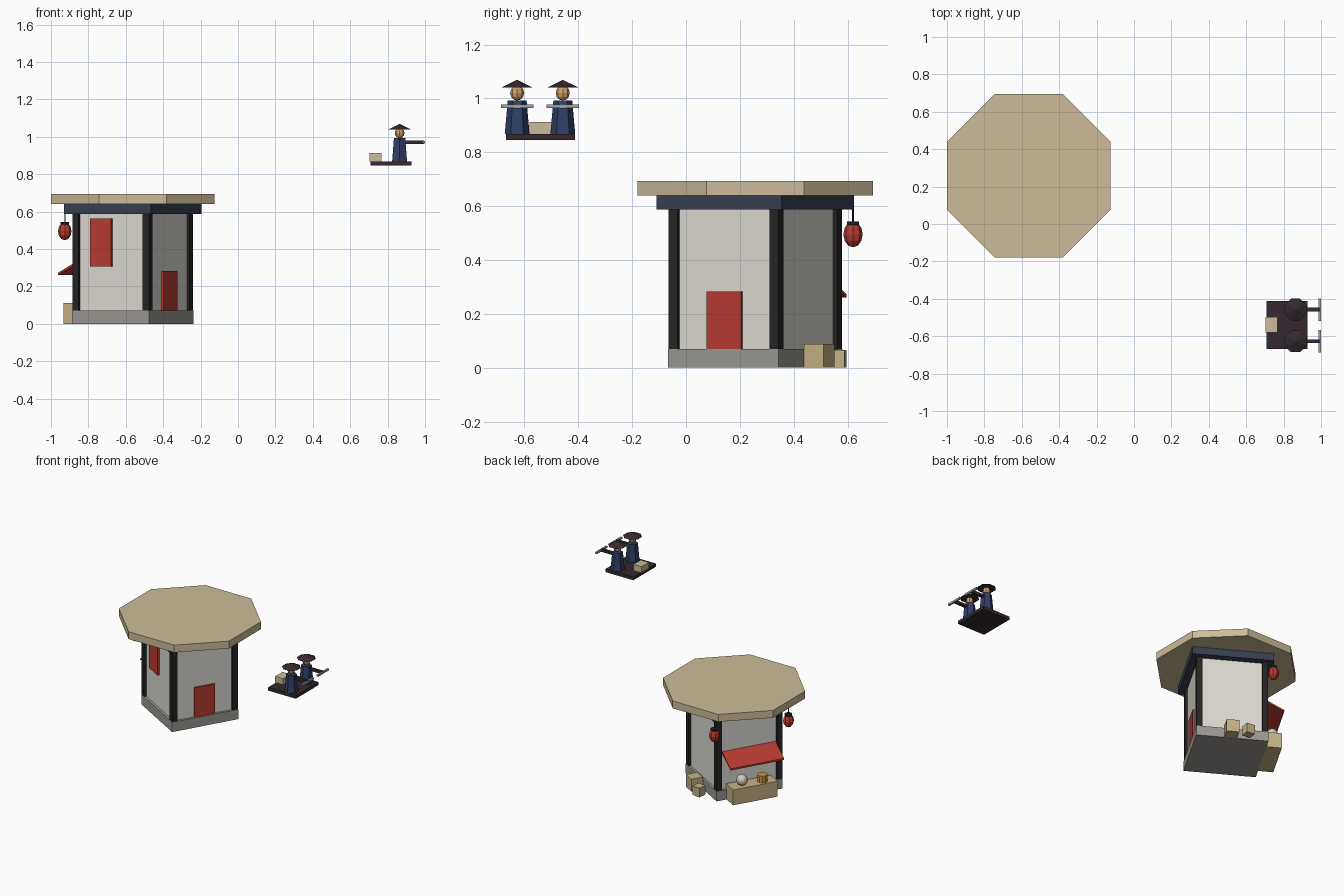
import bpy, math
from mathutils import Vector

if "Cube" in bpy.data.objects:
    bpy.data.objects.remove(bpy.data.objects["Cube"])

CX, CY = -0.563, 0.257          # hut centre; its faces point to 60, 150, 240 and 330 degrees


def mat(name, r, g, b):
    m = bpy.data.materials.new(name)
    m.diffuse_color = (r, g, b, 1)
    m.use_nodes = True
    m.node_tree.nodes["Principled BSDF"].inputs["Base Color"].default_value = m.diffuse_color
    return m


STRAW = mat("straw", .60, .50, .32)
NAVY = mat("navy", .04, .05, .08)
BLACK = mat("dark_wood", .02, .017, .018)
PLASTER = mat("plaster", .74, .71, .66)
STONE = mat("stone", .33, .32, .29)
RED = mat("red", .48, .045, .03)
CRATE = mat("crate_wood", .56, .45, .24)
GOLD = mat("gold", .55, .33, .06)
CLAY = mat("pale_clay", .65, .60, .52)
CLOTH = mat("blue_cloth", .03, .05, .13)
SKIN = mat("skin", .65, .35, .15)
DARK = mat("dark_deck", .035, .022, .028)
STEEL = mat("steel", .35, .37, .39)


def finish(name, m):
    o = bpy.context.object
    o.name = name
    o.data.materials.append(m)
    return o


def box(name, m, x, y, z0, z1, sx, sy, deg=0):
    bpy.ops.mesh.primitive_cube_add(size=1, location=(x, y, (z0 + z1) / 2),
                                    rotation=(0, 0, math.radians(deg)))
    bpy.context.object.scale = (sx, sy, z1 - z0)
    return finish(name, m)


def cone(name, m, x, y, z0, z1, r0, r1, n, deg=0):
    bpy.ops.mesh.primitive_cone_add(vertices=n, radius1=r0, radius2=r1, depth=z1 - z0,
                                    location=(x, y, (z0 + z1) / 2),
                                    rotation=(0, 0, math.radians(deg)))
    return finish(name, m)


def ball(name, m, x, y, z, r, rz, seg=8, rings=6):
    bpy.ops.mesh.primitive_uv_sphere_add(segments=seg, ring_count=rings, radius=1, location=(x, y, z))
    bpy.context.object.scale = (r, r, rz)
    return finish(name, m)


def on_face(az, u, v):
    """Point u out from the hut centre along a face normal, v sideways (anticlockwise)."""
    a = math.radians(az)
    return (CX + u * math.cos(a) - v * math.sin(a), CY + u * math.sin(a) + v * math.cos(a))


# Hut body
box("stone_base", STONE, CX, CY, 0, .07, .475, .475, 60)
box("walls", PLASTER, CX, CY, .07, .59, .44, .44, 60)
box("eave_beam", NAVY, CX, CY, .588, .642, .538, .538, 60)
cone("roof", STRAW, CX + .0005, CY + .0005, .64, .693, .4735, .4735, 8, 22.5)
for i in range(4):
    x, y = on_face(60 + 90 * i, .2165, .2165)
    box(f"corner_post_{i}", BLACK, x, y, .07, .59, .039, .039, 60)

# Door and window shutter
box("door", RED, *on_face(330, .222, 0), .07, .283, .022, .147, 330)
box("window_shutter", RED, *on_face(240, .222, -.063 + .0), .307, .564, .022, .13, 240)

# Stall on the back left face
box("counter", CRATE, *on_face(150, .284, -.005), 0, .11, .108, .32, 150)
ball("pot", CLAY, *on_face(150, .29, -.08), .146, .038, .038, 12, 8)
cone("jar", GOLD, *on_face(150, .29, .067), .11, .158, .034, .034, 10)

# Sloping awning: a profile swept along the wall
profile = [(.215, .343), (.35, .272), (.35, .26), (.215, .331)]
verts = [(*on_face(150, u, v), z) for v in (-.19, .195) for u, z in profile]
faces = [(3, 2, 1, 0), (4, 5, 6, 7)] + [(i, (i + 1) % 4, (i + 1) % 4 + 4, i + 4) for i in range(4)]
me = bpy.data.meshes.new("awning")
me.from_pydata(verts, [], faces)
me.materials.append(RED)
bpy.context.collection.objects.link(bpy.data.objects.new("awning", me))

# Crates beside the hut
box("large_crate", CRATE, -.413, .495, 0, .088, .083, .083, 60)
box("small_crate", CRATE, -.497, .5625, 0, .066, .06, .06, -7)

# Lanterns at two beam corners
for i, az in enumerate((105, 195)):
    x, y = on_face(az, .376, 0)
    ball(f"lantern_{i}", RED, x, y, .495, .036, .048)
    cone(f"lantern_cap_{i}", BLACK, x, y, .53, .543, .025, .025, 8, 22.5)
    cone(f"lantern_cord_{i}", BLACK, x, y, .54, .592, .003, .003, 6)

# Floating platform with its cargo
box("platform", DARK, .818, -.541, .845, .868, .22, .256)
box("cargo_box", STRAW, .734, -.539, .868, .912, .064, .083)

# Two guards holding crossbows
for i, y in enumerate((-.627, -.4575)):
    x = .864
    cone(f"guard_robe_{i}", CLOTH, x, y, .868, .992, .046, .035, 6)
    ball(f"guard_head_{i}", SKIN, x, y, 1.02, .026, .028)
    cone(f"guard_hat_{i}", DARK, x, y, 1.04, 1.069, .063, 0, 8, 22.5)
    box(f"crossbow_stock_{i}", DARK, .93, y, .962, .98, .128, .02)
    box(f"crossbow_bow_{i}", STEEL, .993, y, .964, .977, .013, .12)
